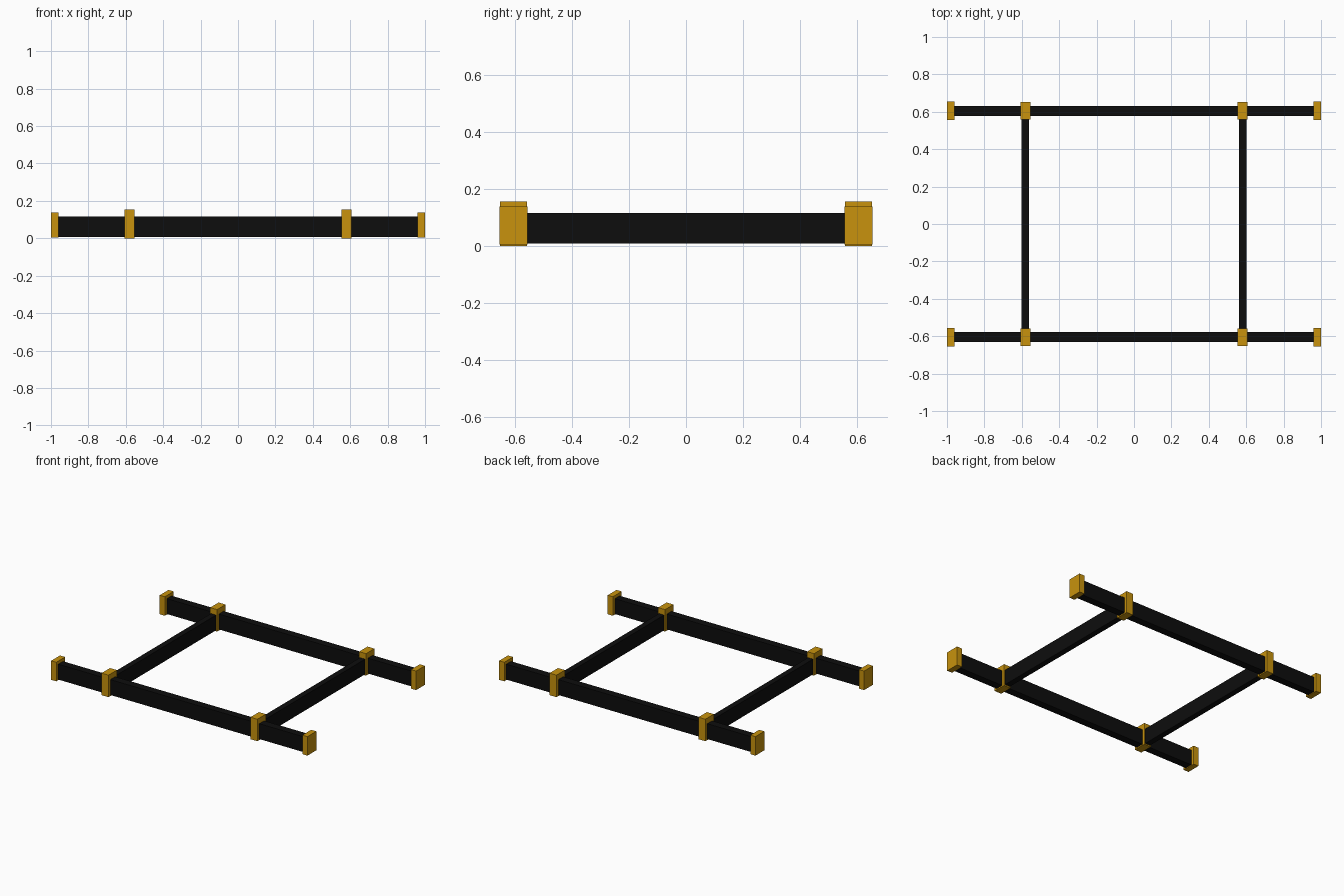
import bpy
import bmesh
from mathutils import Vector

cube = bpy.data.objects.get("Cube")
if cube:
    bpy.data.objects.remove(cube, do_unlink=True)


def material(name, color):
    mat = bpy.data.materials.new(name)
    mat.use_nodes = True
    mat.diffuse_color = color
    mat.node_tree.nodes["Principled BSDF"].inputs["Base Color"].default_value = color
    return mat


black = material("black beam", (0.004, 0.004, 0.004, 1))
gold = material("gold fitting", (0.58, 0.29, 0.004, 1))


def box(name, center_xy, half_xy, bottom, top, mat):
    """Flat-sided box standing between two heights."""
    bm = bmesh.new()
    bmesh.ops.create_cube(bm, size=2)
    bmesh.ops.scale(bm, vec=Vector((*half_xy, (top - bottom) / 2)), verts=bm.verts)
    mesh = bpy.data.meshes.new(name)
    bm.to_mesh(mesh)
    bm.free()
    mesh.materials.append(mat)
    obj = bpy.data.objects.new(name, mesh)
    obj.location = (*center_xy, (top + bottom) / 2)
    bpy.context.collection.objects.link(obj)
    return obj


RAIL_Y = 0.605
CROSS_X = 0.581
CAP_X = 0.98

# Long rails with end caps and corner clamps
for depth, sy in (("front", -1), ("back", 1)):
    y = sy * RAIL_Y
    box(f"{depth}_rail", (0, y), (CAP_X, 0.027), 0.008, 0.116, black)
    for side, sx in (("right", -1), ("left", 1)):
        box(f"{depth}_{side}_end_cap", (sx * CAP_X, y), (0.02, 0.049), 0.004, 0.138, gold)
        box(f"{depth}_{side}_clamp", (sx * CROSS_X, y), (0.027, 0.047), 0, 0.155, gold)

# Crossbars joining the rails
for side, sx in (("right", -1), ("left", 1)):
    box(f"{side}_crossbar", (sx * CROSS_X, 0), (0.02, RAIL_Y), 0.008, 0.115, black)
